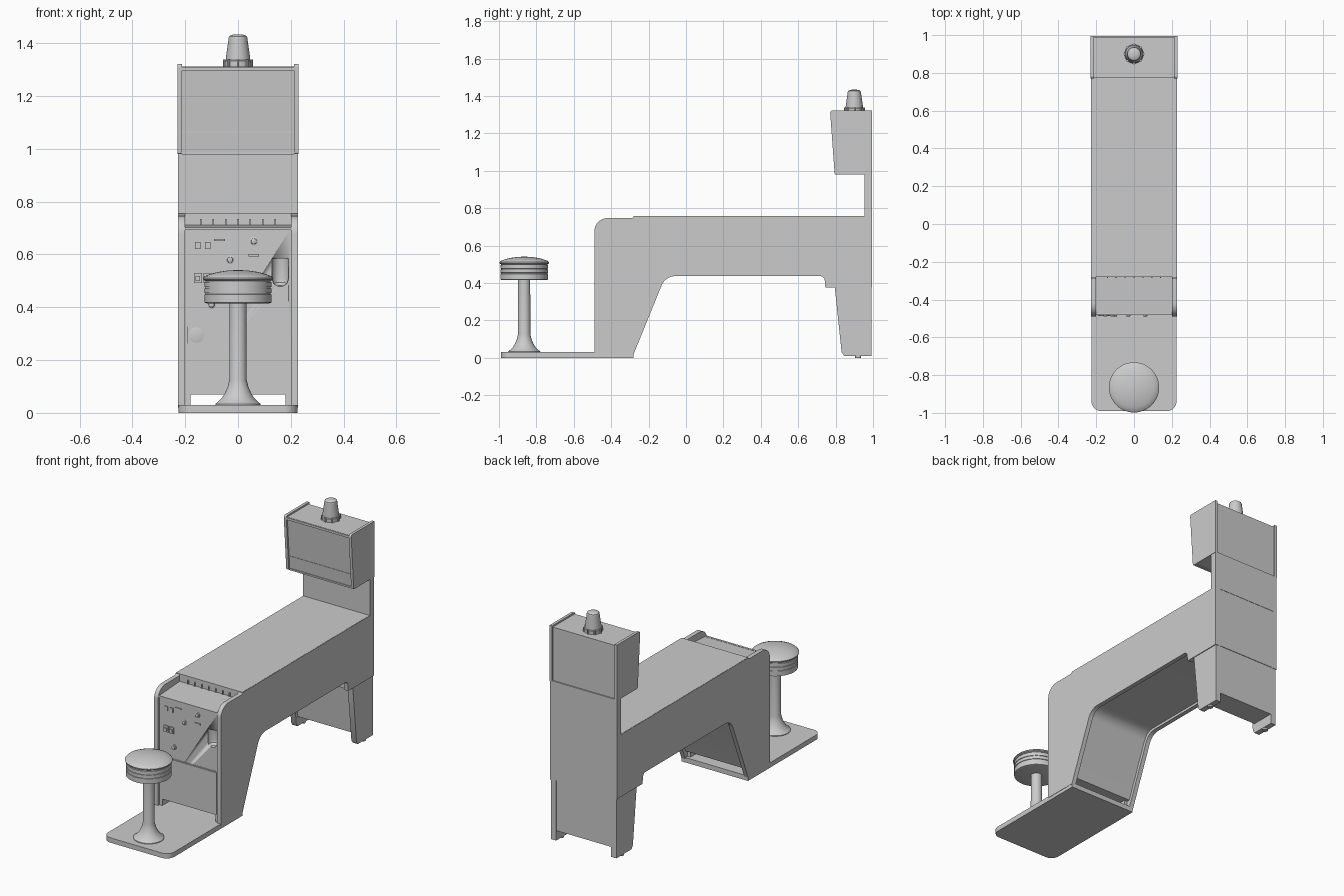
import bpy, bmesh, math
from mathutils import Vector, Matrix


def finish(name, bm, angle=30):
    bmesh.ops.recalc_face_normals(bm, faces=bm.faces)
    me = bpy.data.meshes.new(name)
    bm.to_mesh(me)
    bm.free()
    ob = bpy.data.objects.new(name, me)
    bpy.context.collection.objects.link(ob)
    bpy.ops.object.select_all(action='DESELECT')
    ob.select_set(True)
    bpy.context.view_layer.objects.active = ob
    bpy.ops.object.shade_smooth_by_angle(angle=math.radians(angle))
    return ob


def fillet(pts, n=7):
    # points are (a, b) or (a, b, radius)
    out = []
    for i, p in enumerate(pts):
        c = Vector(p[:2])
        if len(p) < 3:
            out.append(c)
            continue
        u = (Vector(pts[i - 1][:2]) - c).normalized()
        v = (Vector(pts[(i + 1) % len(pts)][:2]) - c).normalized()
        half = u.angle(v) / 2
        a = c + u * p[2] / math.tan(half)
        b = c + v * p[2] / math.tan(half)
        o = c + (u + v).normalized() * p[2] / math.sin(half)
        for k in range(n + 1):
            d = (a - o).lerp(b - o, k / n)
            out.append(o + d.normalized() * p[2])
    return out


def prism(name, pts, lo, hi, axis='x'):
    # extrude a (y, z) profile along x, or an (x, y) profile along z
    bm = bmesh.new()
    mk = (lambda p, t: (t, p[0], p[1])) if axis == 'x' else (lambda p, t: (p[0], p[1], t))
    prof = fillet(pts)
    f = bm.faces.new([bm.verts.new(mk(p, lo)) for p in prof])
    r = bmesh.ops.extrude_face_region(bm, geom=[f])
    vs = [e for e in r['geom'] if isinstance(e, bmesh.types.BMVert)]
    shift = (hi - lo, 0, 0) if axis == 'x' else (0, 0, hi - lo)
    bmesh.ops.translate(bm, vec=shift, verts=vs)
    return finish(name, bm)


def pair(name, pts, lo, hi):
    prism(name + "_right", pts, lo, hi)
    prism(name + "_left", pts, -hi, -lo)


def box(name, x0, x1, y0, y1, z0, z1):
    return prism(name, [(y0, z0), (y1, z0), (y1, z1), (y0, z1)], x0, x1)


def lathe(name, prof, loc, n=48, rot=None):
    bm = bmesh.new()
    rings = [[bm.verts.new((r * math.cos(2 * math.pi * i / n), r * math.sin(2 * math.pi * i / n), z))
              for i in range(n)] for r, z in prof]
    for a, b in zip(rings, rings[1:]):
        for i in range(n):
            bm.faces.new((a[i], a[(i + 1) % n], b[(i + 1) % n], b[i]))
    bm.faces.new(rings[0])
    bm.faces.new(rings[-1])
    if rot:
        bmesh.ops.transform(bm, matrix=rot, verts=bm.verts)
    bmesh.ops.translate(bm, vec=loc, verts=bm.verts)
    return finish(name, bm)


W = 0.227

# base plate with rounded front corners
prism("base_plate", [(-0.225, -0.99, 0.05), (0.225, -0.99, 0.05), (0.225, -0.28), (-0.225, -0.28)],
      0, 0.03, 'z')

# cabinet side panels
pair("cabinet_side", [(-0.49, 0.02), (-0.49, 0.747, 0.07), (-0.29, 0.747), (-0.275, 0.757),
                      (0.995, 0.757), (0.995, 0.375), (0.745, 0.375), (0.74, 0.437, 0.025),
                      (-0.11, 0.437, 0.08), (-0.28, 0.02)], 0.2, W)

# cabinet core, set in from the side panels
core = prism("cabinet_core", [(-0.477, 0.07), (-0.477, 0.70), (-0.28, 0.712), (-0.28, 0.75),
                              (0.993, 0.75), (0.993, 0.378), (0.755, 0.378), (0.755, 0.452),
                              (-0.125, 0.452, 0.08), (-0.28, 0.07)], -0.2, 0.2)
# ball cup pocket cut into the control panel
cutter = lathe("cup_cutter", [(0.012, -0.055), (0.026, -0.045), (0.031, -0.03), (0.031, 0.05)],
               (0.16, -0.475, 0.535), 32, Matrix.Rotation(math.radians(8), 4, 'X'))
mod = core.modifiers.new("cup", 'BOOLEAN')
mod.operation = 'DIFFERENCE'
mod.object = cutter
bpy.context.view_layer.objects.active = core
bpy.ops.object.modifier_apply(modifier="cup")
bpy.data.objects.remove(cutter)

# playfield deck and lane dividers under its front lip
box("deck", -0.225, 0.225, -0.28, 0.96, 0.744, 0.758)
for i in range(7):
    x = (i - 3) * 0.047
    box(f"lane_divider_{i}", x - 0.003, x + 0.003, -0.287, -0.275, 0.70, 0.735)

# front panel details: lower door, its sill, seams, plinth posts
box("lower_door", -0.192, 0.192, -0.481, -0.47, 0.075, 0.332)
box("door_seam", -0.2, 0.2, -0.479, -0.47, 0.334, 0.338)
box("panel_top_trim", -0.2, 0.2, -0.483, -0.47, 0.692, 0.702)
pair("plinth_post", [(-0.477, 0.02), (-0.477, 0.08), (-0.30, 0.08), (-0.30, 0.02)], 0.18, 0.2)

# round badge plate on the door
box("badge_plate", -0.193, -0.123, -0.484, -0.478, 0.262, 0.328)
face_out = Matrix.Rotation(math.radians(90), 4, 'X')
lathe("badge_disc", [(0.029, -0.002), (0.029, 0.003), (0.026, 0.004)], (-0.158, -0.484, 0.295), 32, face_out)

# buttons, switches, coin slots and brackets
for i, (x, z) in enumerate([(0.06, 0.65), (-0.03, 0.58), (-0.10, 0.41)]):
    lathe(f"button_{i}", [(0.016, -0.003), (0.016, 0.004), (0.011, 0.006), (0.010, 0.011), (0.006, 0.013)],
          (x, -0.477, z), 24, face_out)
for i, x in enumerate([-0.152, -0.115]):
    box(f"switch_{i}", x - 0.01, x + 0.01, -0.483, -0.47, 0.62, 0.648)
    box(f"coin_slot_{i}", x - 0.015, x + 0.015, -0.484, -0.47, 0.492, 0.53)
    box(f"coin_lip_{i}", x - 0.009, x + 0.009, -0.49, -0.48, 0.50, 0.518)
for i, (x, z) in enumerate([(-0.07, 0.655), (0.06, 0.597)]):
    box(f"bracket_{i}", x - 0.02, x + 0.02, -0.483, -0.47, z - 0.004, z + 0.004)

# rear leg: side boards, core and feet
pair("rear_leg_side", [(0.795, 0.38), (0.832, 0.03), (0.845, 0.01), (0.992, 0.01), (0.992, 0.38)], 0.187, 0.222)
prism("rear_leg_core", [(0.815, 0.38), (0.845, 0.07), (0.99, 0.07), (0.99, 0.38)], -0.19, 0.19)
for s in (-1, 1):
    lathe(f"foot_{s}", [(0.016, 0), (0.016, 0.012)], (s * 0.204, 0.92, 0), 20)

# upright back board
box("back_board", -W, W, 0.955, 0.995, 0.75, 0.985)

# display head: side boards, core and trims
pair("head_side", [(0.795, 0.98, 0.008), (0.77, 1.322, 0.012), (0.995, 1.322), (0.995, 0.98)], 0.212, W + 0.002)
prism("head_core", [(0.805, 0.984), (0.781, 1.312), (0.988, 1.312), (0.988, 0.984)], -0.213, 0.213)
for nm, z, h, out in [("top", 1.304, 0.014, 0.007), ("middle", 1.065, 0.005, 0.003), ("bottom", 0.984, 0.01, 0.005)]:
    y = 0.805 - (z - 0.984) * 0.073
    box(f"head_{nm}_trim", -0.213, 0.213, y - out, y + 0.01, z - h / 2, z + h / 2)

# beacon on the head with base clips
lathe("beacon", [(0.05, 1.31), (0.05, 1.332), (0.046, 1.336), (0.046, 1.345), (0.036, 1.416),
                 (0.036, 1.42), (0.034, 1.426), (0.024, 1.432), (0.008, 1.434)], (0, 0.9, 0), 32)
for i in range(8):
    a = i * math.pi / 4
    lathe(f"beacon_clip_{i}", [(0.006, 1.31), (0.006, 1.338)],
          (0.05 * math.cos(a), 0.9 + 0.05 * math.sin(a), 0), 10)

# stool: flared pedestal, grooved seat rim and domed cushion
S = (0, -0.865, 0)
lathe("stool_pedestal", [(0.086, 0.028), (0.086, 0.034), (0.078, 0.04), (0.062, 0.055), (0.049, 0.076),
                         (0.039, 0.10), (0.033, 0.125), (0.032, 0.42)], S)
rim = [(0.118, 0.415), (0.127, 0.418)]
for z in (0.452, 0.474, 0.498):
    rim += [(0.127, z - 0.003), (0.124, z - 0.002), (0.124, z + 0.002), (0.127, z + 0.003)]
lathe("stool_seat_rim", rim + [(0.127, 0.505)], S)
lathe("stool_cushion", [(0.124, 0.50), (0.132, 0.505), (0.133, 0.511), (0.126, 0.518), (0.105, 0.526),
                        (0.075, 0.534), (0.04, 0.539), (0.008, 0.541)], S)
